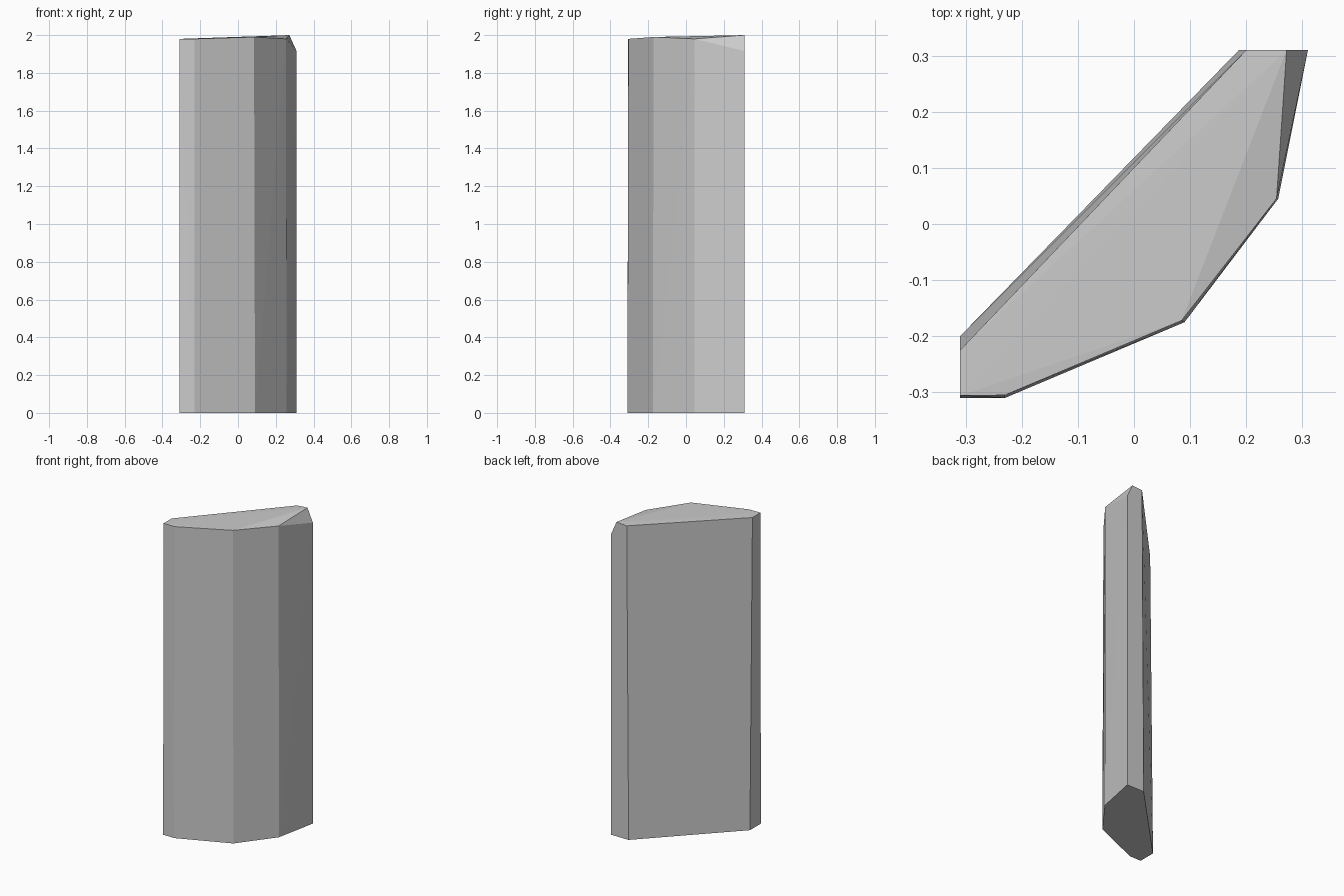
import bpy, bmesh

if "Cube" in bpy.data.objects:
    bpy.data.objects.remove(bpy.data.objects["Cube"])

# Footprint of the slab on the ground
base = [(-0.31, -0.31), (-0.23, -0.31), (0.09, -0.175), (0.257, 0.045),
        (0.31, 0.31), (0.187, 0.31), (-0.31, -0.2)]

# Slightly tapered, chipped top rim
top = [(-0.31, -0.306, 1.98), (-0.23, -0.305, 1.98), (0.085, -0.172, 1.99),
       (0.254, 0.045, 1.98), (0.31, 0.31, 1.915), (0.272, 0.31, 2.0),
       (0.2, 0.31, 1.995), (-0.31, -0.225, 1.98)]

# Faceted stone slab: convex skin between both outlines
bm = bmesh.new()
for x, y in base:
    bm.verts.new((x, y, 0))
for p in top:
    bm.verts.new(p)
bmesh.ops.convex_hull(bm, input=bm.verts[:])
bmesh.ops.dissolve_limit(bm, angle_limit=0.005, verts=bm.verts[:], edges=bm.edges[:])
bmesh.ops.recalc_face_normals(bm, faces=bm.faces[:])

mesh = bpy.data.meshes.new("stone_slab")
bm.to_mesh(mesh)
bm.free()
bpy.context.collection.objects.link(bpy.data.objects.new("stone_slab", mesh))
